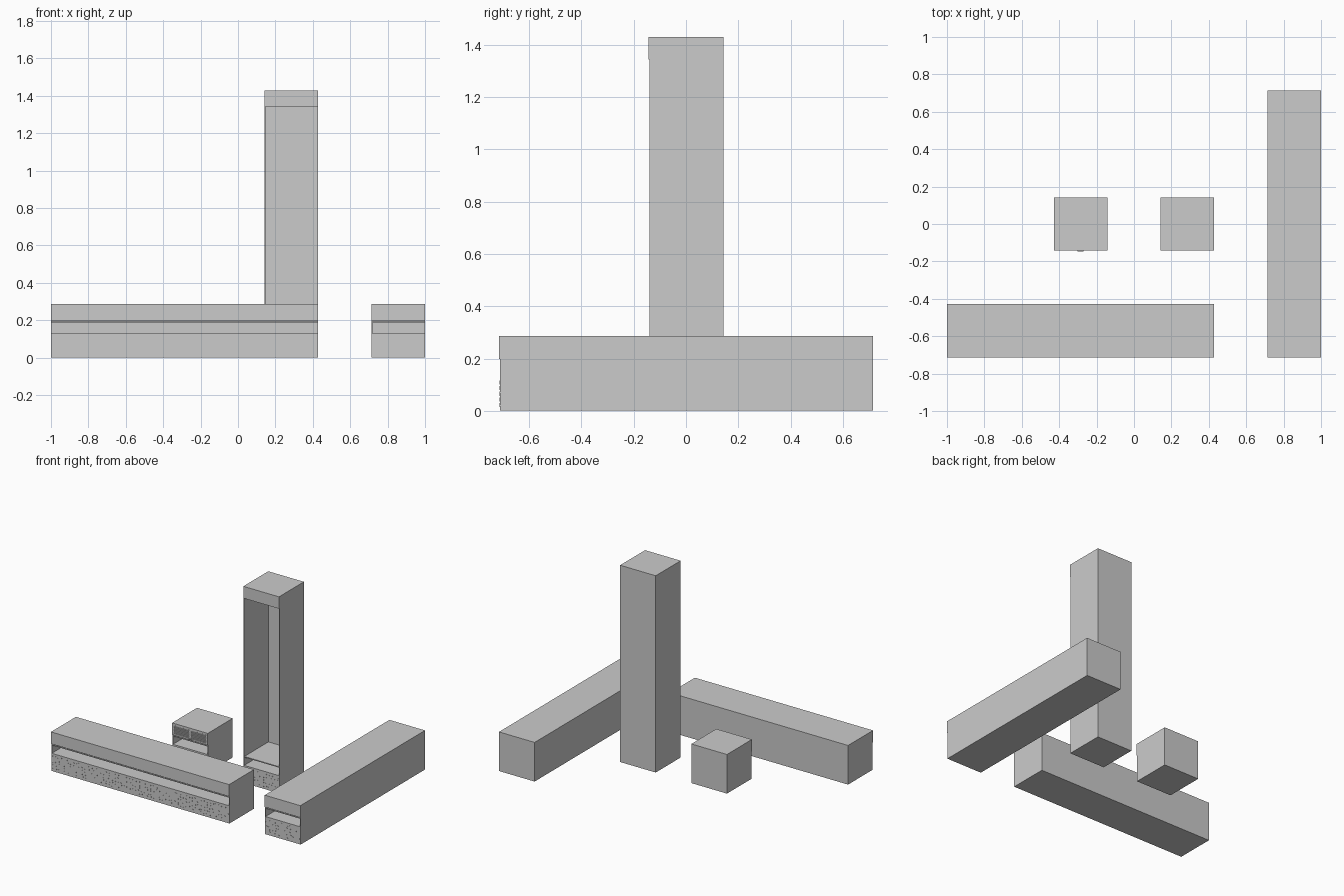
import bpy, bmesh, random
from mathutils import Vector

if "Cube" in bpy.data.objects:
    bpy.data.objects.remove(bpy.data.objects["Cube"])

random.seed(4)
U = 2 / 7          # module size
T = 0.004          # thin wall thickness


def box(bm, x0, x1, y0, y1, z0, z1):
    r = bmesh.ops.create_cube(bm, size=1)
    c = Vector(((x0 + x1) / 2, (y0 + y1) / 2, (z0 + z1) / 2))
    for v in r['verts']:
        v.co = Vector((v.co.x * (x1 - x0), v.co.y * (y1 - y0), v.co.z * (z1 - z0))) + c


def finish(bm, name, color=None):
    me = bpy.data.meshes.new(name)
    bm.to_mesh(me)
    bm.free()
    ob = bpy.data.objects.new(name, me)
    bpy.context.collection.objects.link(ob)
    if color:
        mat = bpy.data.materials.new(name + "_mat")
        mat.diffuse_color = color
        mat.use_nodes = True
        mat.node_tree.nodes["Principled BSDF"].inputs["Base Color"].default_value = mat.diffuse_color
        me.materials.append(mat)
    return ob


def cabinet(name, x0, y0, w, d, h, grilles=False):
    x1, y1 = x0 + w, y0 + d
    yf = y0 + 0.004            # main front, slightly behind the top panel
    zt = h - 0.086             # underside of the top block

    # solid base block
    bm = bmesh.new()
    box(bm, x0, x1, yf, y1, 0.002, 0.13)
    finish(bm, name + "_base")

    # thin side and back walls around the open bay
    bm = bmesh.new()
    box(bm, x0, x0 + T, yf, y1, 0.13, zt)
    box(bm, x1 - T, x1, yf, y1, 0.13, zt)
    box(bm, x0 + T, x1 - T, y1 - T, y1, 0.13, zt)
    finish(bm, name + "_walls")

    # shelf above the lower slot
    bm = bmesh.new()
    box(bm, x0 + T, x1 - T, yf + 0.002, y1 - T, 0.187, 0.194)
    finish(bm, name + "_shelf")

    # top block, with two recessed grilles on the small cabinet
    bm = bmesh.new()
    if grilles:
        xm, ft, fb, bw, r = (x0 + x1) / 2, h - 0.014, zt + 0.012, 0.007, 0.012
        box(bm, x0, x1, y0 + r, y1, zt, h)
        box(bm, x0, x1, y0, y0 + r, ft, h)
        box(bm, x0, x1, y0, y0 + r, zt, fb)
        for a, b in ((x0, x0 + 2 * bw), (xm - bw, xm + bw), (x1 - 2 * bw, x1)):
            box(bm, a, b, y0, y0 + r, fb, ft)
        finish(bm, name + "_top")
        bm = bmesh.new()
        for a, b in ((x0 + 2 * bw, xm - bw), (xm + bw, x1 - 2 * bw)):
            for i in range(6):
                z = fb + (i + 0.5) * (ft - fb) / 6
                box(bm, a, b, y0 + 0.003, y0 + r, z - 0.003, z + 0.003)
        finish(bm, name + "_grille_slats")
        # small central catch
        bm = bmesh.new()
        box(bm, xm - 0.016, xm + 0.016, y0 - 0.004, y0, zt + 0.003, zt + 0.009)
        finish(bm, name + "_catch")
    else:
        box(bm, x0, x1, y0, y1, zt, h)
        finish(bm, name + "_top")

    # scattered low studs on the base front
    bm = bmesh.new()
    cols = round(w / U * 12)
    for i in range(cols):
        for j in range(5):
            x = x0 + (i + random.uniform(0.25, 0.75)) * w / cols
            z = 0.012 + (j + random.uniform(0.25, 0.75)) * 0.108 / 5
            s = 0.0025
            box(bm, x - s, x + s, yf - 0.002, yf + 0.001, z - s, z + s)
    finish(bm, name + "_base_studs")


# same cabinet stretched along each axis
cabinet("small_cabinet", -1.5 * U, -U / 2, U, U, U, True)
cabinet("tall_cabinet", U / 2, -U / 2, U, U, 5 * U)
cabinet("wide_cabinet", -1.0, -2.5 * U, 5 * U, U, U)
cabinet("deep_cabinet", 2.5 * U, -2.5 * U, U, 5 * U, U)
